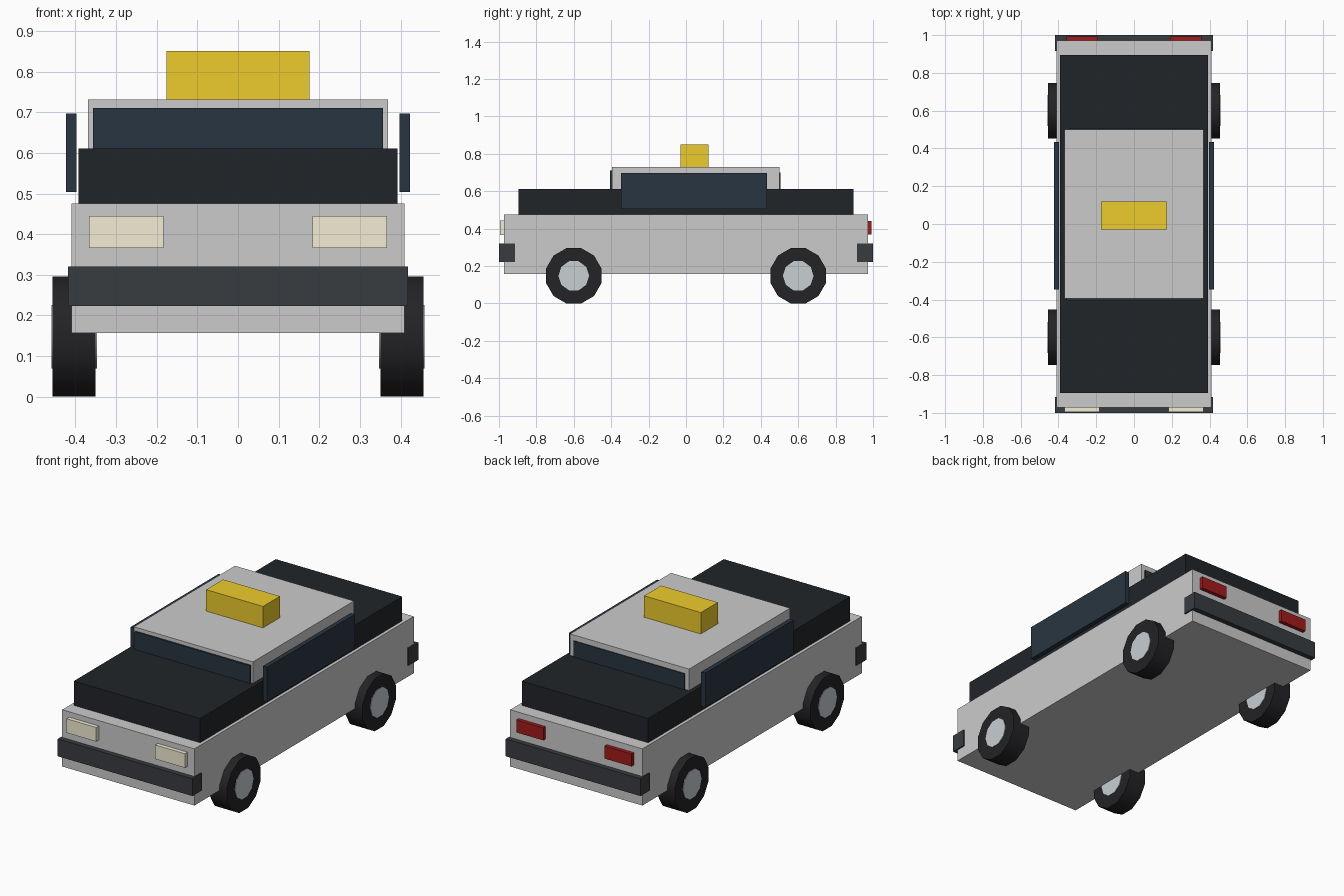
import bpy, bmesh, math
from mathutils import Matrix

if "Cube" in bpy.data.objects:
    bpy.data.objects.remove(bpy.data.objects["Cube"])


def material(name, r, g, b):
    m = bpy.data.materials.new(name)
    m.diffuse_color = (r, g, b, 1)
    m.use_nodes = True
    m.node_tree.nodes["Principled BSDF"].inputs["Base Color"].default_value = m.diffuse_color
    return m


BLACK = material("black_paint", 0.015, 0.018, 0.022)
GLASS = material("tinted_glass", 0.022, 0.036, 0.052)
RUBBER = material("rubber", 0.017, 0.017, 0.020)
BUMPER = material("bumper_plastic", 0.040, 0.045, 0.051)
YELLOW = material("sign_yellow", 0.85, 0.60, 0.025)
CREAM = material("headlight_cream", 0.90, 0.85, 0.66)
RED = material("taillight_red", 0.36, 0.011, 0.011)
HUB = material("hub_metal", 0.58, 0.62, 0.65)


def finish(name, bm, mat):
    mesh = bpy.data.meshes.new(name)
    bm.to_mesh(mesh)
    bm.free()
    ob = bpy.data.objects.new(name, mesh)
    bpy.context.collection.objects.link(ob)
    if mat:
        mesh.materials.append(mat)
    return ob


def box(name, x, y, z, mat=None):
    """Box from (min, max) ranges on each axis."""
    bm = bmesh.new()
    size = [b - a for a, b in (x, y, z)]
    mid = [(a + b) / 2 for a, b in (x, y, z)]
    bmesh.ops.create_cube(bm, size=1, matrix=Matrix.Translation(mid) @ Matrix.Diagonal((*size, 1)))
    return finish(name, bm, mat)


def disc(name, centre, radius, width, sides, spin, mat):
    """Cylinder lying along x."""
    bm = bmesh.new()
    m = (Matrix.Translation(centre) @ Matrix.Rotation(math.pi / 2, 4, 'Y')
         @ Matrix.Rotation(spin, 4, 'Z'))
    bmesh.ops.create_cone(bm, cap_ends=True, segments=sides, radius1=radius,
                          radius2=radius, depth=width, matrix=m)
    ob = finish(name, bm, mat)
    bpy.ops.object.select_all(action='DESELECT')
    ob.select_set(True)
    bpy.context.view_layer.objects.active = ob
    bpy.ops.object.shade_smooth_by_angle(angle=math.radians(40))


# Body, dark upper deck, cabin and roof sign
box("lower_body", (-0.41, 0.41), (-0.972, 0.972), (0.157, 0.475))
box("upper_deck", (-0.392, 0.392), (-0.895, 0.895), (0.47, 0.611), BLACK)
box("cabin", (-0.369, 0.369), (-0.395, 0.50), (0.47, 0.731))
box("roof_sign", (-0.176, 0.176), (-0.03, 0.12), (0.725, 0.851), YELLOW)

# Windscreen and rear window
box("windscreen", (-0.357, 0.357), (-0.405, -0.38), (0.50, 0.71), GLASS)
box("rear_window", (-0.345, 0.345), (0.48, 0.506), (0.50, 0.70), GLASS)

# Bumpers
box("front_bumper", (-0.418, 0.418), (-1.0, -0.915), (0.223, 0.32), BUMPER)
box("rear_bumper", (-0.418, 0.418), (0.915, 1.0), (0.223, 0.32), BUMPER)


def span(side, a, b):
    return tuple(sorted((side * a, side * b)))


# Mirrored parts: side windows, lights and wheels
for side, label in ((-1, "left"), (1, "right")):
    box(f"{label}_side_window", span(side, 0.397, 0.423), (-0.347, 0.433), (0.504, 0.697), GLASS)
    box(f"{label}_headlight", span(side, 0.183, 0.367), (-0.995, -0.96), (0.366, 0.445), CREAM)
    box(f"{label}_taillight", span(side, 0.19, 0.357), (0.96, 0.993), (0.37, 0.44), RED)
    for y, end in ((-0.6, "front"), (0.6, "rear")):
        c = (side * 0.403, y, 0.148)
        disc(f"{end}_{label}_tyre", c, 0.153, 0.106, 12, math.radians(15), RUBBER)
        disc(f"{end}_{label}_hub", c, 0.082, 0.112, 10, 0, HUB)
